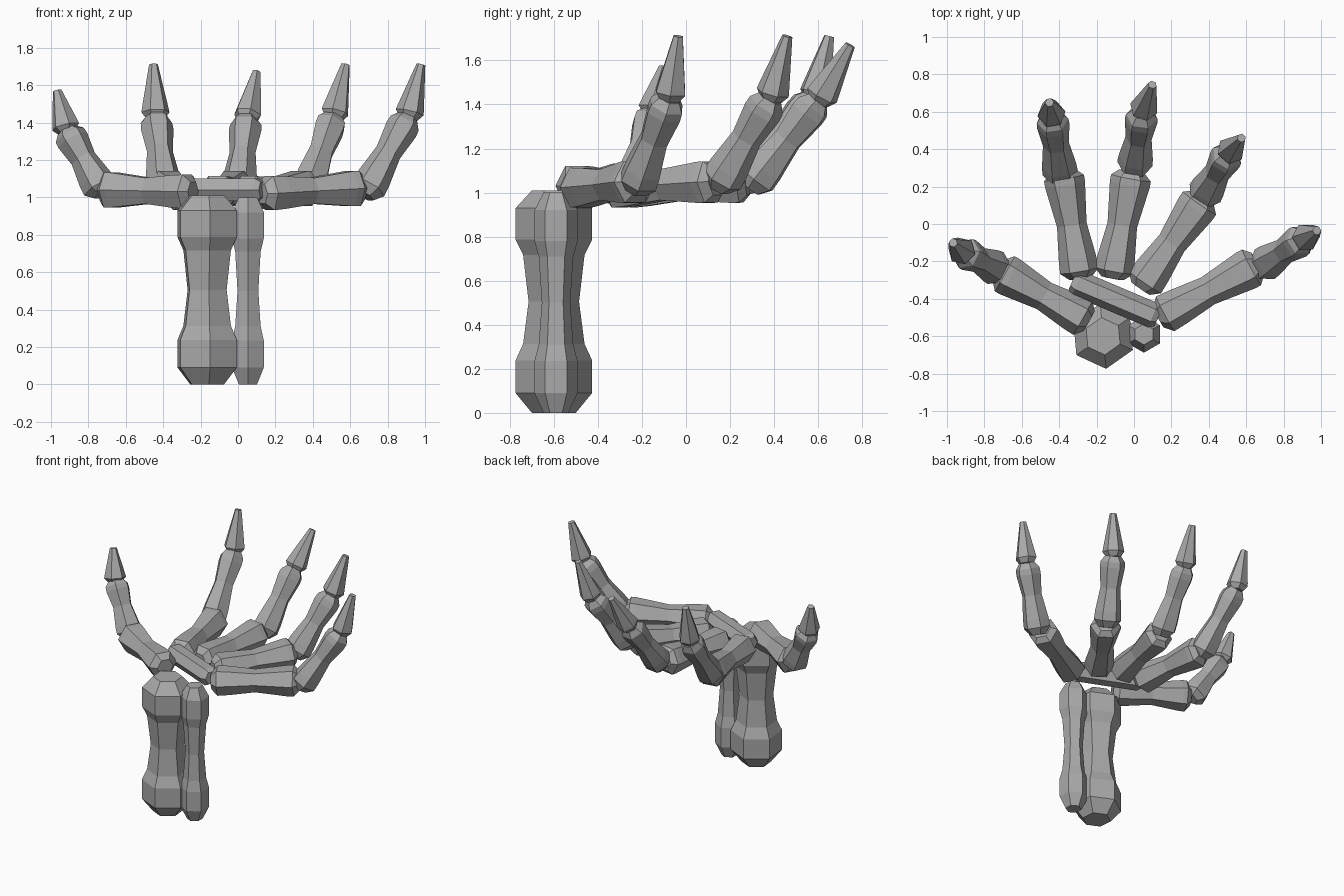
import bpy, bmesh, math
from mathutils import Vector

cube = bpy.data.objects.get("Cube")
if cube:
    bpy.data.objects.remove(cube)

# Single flat bone colour
GREY = (0.4, 0.4, 0.4, 1)
mat = bpy.data.materials.new("bone_grey")
mat.use_nodes = True
mat.diffuse_color = GREY
mat.node_tree.nodes["Principled BSDF"].inputs["Base Color"].default_value = GREY


def bone(name, start, end, profile, scale=1.0, side=None):
    """Six-sided bone lofted along a line; profile is (fraction, radius)."""
    start, end = Vector(start), Vector(end)
    axis = (end - start).normalized()
    side = Vector(side) if side else axis.cross(Vector((0, 0, 1)))
    side.normalize()
    up = side.cross(axis)
    bm = bmesh.new()
    rings = []
    for t, r in profile:
        centre = start.lerp(end, t)
        ring = []
        for k in range(6):
            a = k * math.pi / 3
            ring.append(bm.verts.new(centre + (side * math.cos(a) + up * math.sin(a)) * r * scale))
        rings.append(ring)
    for low, high in zip(rings, rings[1:]):
        for k in range(6):
            n = (k + 1) % 6
            bm.faces.new((low[k], low[n], high[n], high[k]))
    bm.faces.new(rings[0])
    bm.faces.new(rings[-1])
    bmesh.ops.recalc_face_normals(bm, faces=bm.faces)
    mesh = bpy.data.meshes.new(name)
    bm.to_mesh(mesh)
    bm.free()
    mesh.materials.append(mat)
    obj = bpy.data.objects.new(name, mesh)
    bpy.context.collection.objects.link(obj)


FOREARM = [(0, .1), (.09, .175), (.235, .175), (.31, .14), (.5, .115),
           (.71, .14), (.78, .175), (.92, .175), (1, .1)]
PALM = [(0, .06), (.07, .105), (.2, .1), (.5, .08), (.88, .108), (.94, .108), (1, .07)]
MIDDLE = [(0, .055), (.1, .095), (.22, .092), (.55, .07), (.84, .088), (.92, .085), (1, .055)]
TIP = [(0, .05), (.12, .076), (.2, .072), (1, .024)]
WRIST = [(0, .05), (.06, .07), (.94, .07), (1, .05)]

# Forearm: thick and thin bone side by side
bone("forearm_thick", (-.165, -.6, 0), (-.165, -.6, 1.01), FOREARM, 1, (-.09, 1, 0))
bone("forearm_thin", (.053, -.59, 0), (.053, -.59, 1), FOREARM, .56, (0, 1, 0))

# Wrist bar across the finger roots
bone("wrist_bar", (-.33, -.305, 1.04), (.13, -.5, 1.04), WRIST)

# Fingers: palm bone start, knuckle, middle bone start, upper joint, tip
fingers = {
    "thumb": ((-.24, -.52, 1.03), (-.72, -.25, 1.04), (-.72, -.245, 1.02), (-.915, -.15, 1.36), (-.967, -.1, 1.57)),
    "index": ((-.285, -.29, 1.02), (-.38, .28, 1.05), (-.39, .24, 1.02), (-.44, .58, 1.43), (-.452, .65, 1.71)),
    "middle": ((-.115, -.29, 1.02), (-.01, .28, 1.05), (0, .29, 1.02), (.045, .6, 1.42), (.098, .745, 1.67)),
    "ring": ((.035, -.345, 1.02), (.37, .14, 1.05), (.365, .14, 1.02), (.51, .385, 1.43), (.575, .46, 1.71)),
    "little": ((.13, -.5, 1.02), (.66, -.215, 1.05), (.675, -.23, 1.01), (.91, -.075, 1.43), (.978, -.035, 1.71)),
}
for name, (root, knuckle, base, joint, tip) in fingers.items():
    bone(name + "_palm_bone", root, knuckle, PALM)
    bone(name + "_middle_bone", base, joint, MIDDLE)
    bone(name + "_tip_bone", Vector(joint) - Vector((0, 0, .01)), tip, TIP)
